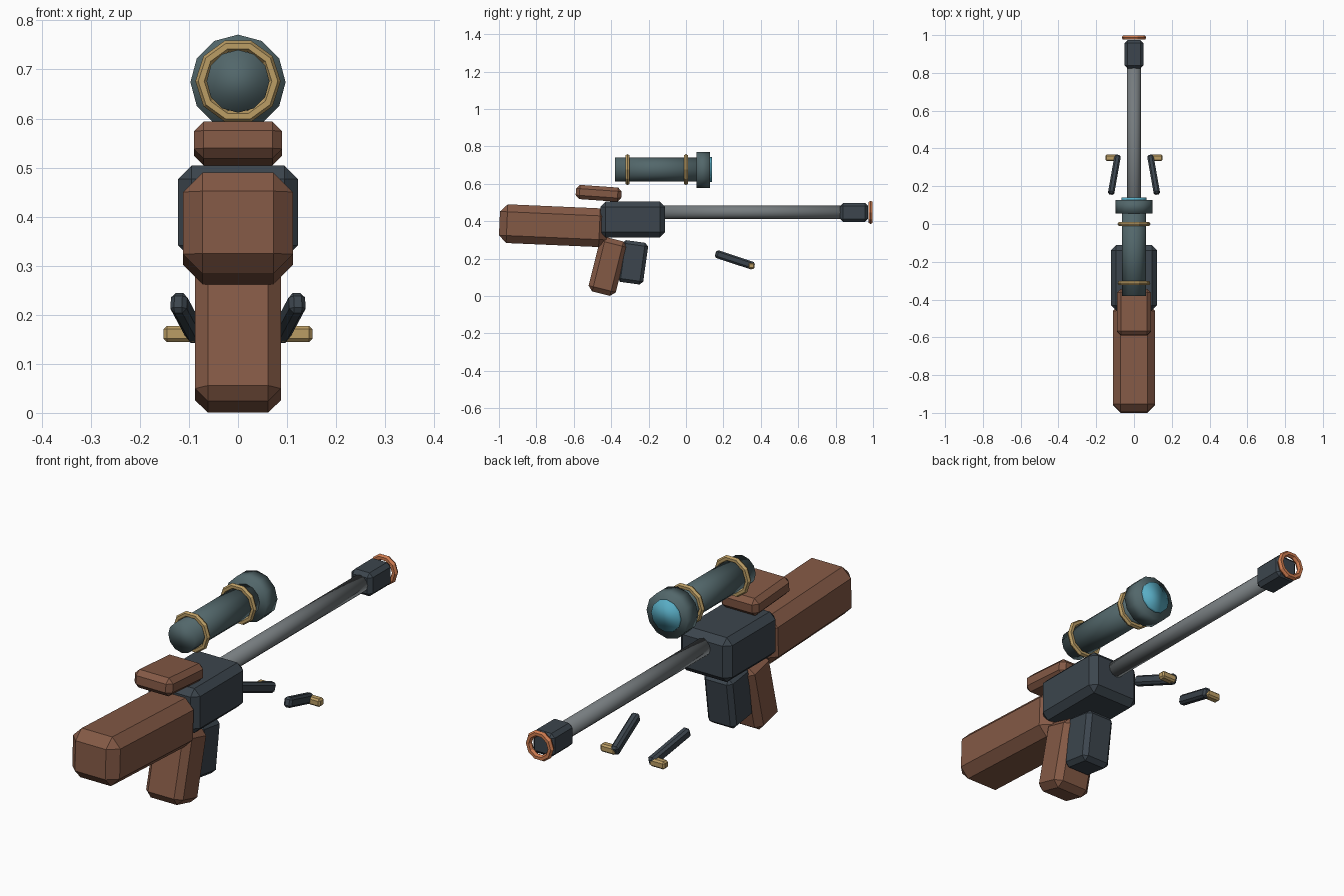
import bpy, bmesh
from math import radians, pi
from mathutils import Matrix, Euler

if "Cube" in bpy.data.objects:
    bpy.data.objects.remove(bpy.data.objects["Cube"])


def material(name, rgb):
    m = bpy.data.materials.new(name)
    m.diffuse_color = (*rgb, 1)
    m.use_nodes = True
    m.node_tree.nodes["Principled BSDF"].inputs["Base Color"].default_value = m.diffuse_color
    return m


WOOD = material("wood", (0.23, 0.10, 0.06))
DARK = material("dark_steel", (0.045, 0.06, 0.075))
STEEL = material("steel", (0.18, 0.20, 0.21))
TEAL = material("scope_teal", (0.085, 0.135, 0.145))
BRASS = material("brass", (0.50, 0.34, 0.13))
COPPER = material("copper", (0.62, 0.20, 0.08))
GLASS = material("glass", (0.10, 0.42, 0.56))


def block(name, center, size, bevel, mat, rot=(0, 0, 0)):
    """Chamfered box, rotated in degrees."""
    bm = bmesh.new()
    bmesh.ops.create_cube(bm, size=1)
    bmesh.ops.scale(bm, vec=size, verts=bm.verts)
    bmesh.ops.bevel(bm, geom=bm.edges[:], offset=bevel, segments=1,
                    profile=0.5, affect='EDGES')
    turn = Euler([radians(a) for a in rot]).to_matrix().to_4x4()
    bm.transform(Matrix.Translation(center) @ turn)
    me = bpy.data.meshes.new(name)
    bm.to_mesh(me)
    bm.free()
    me.materials.append(mat)
    ob = bpy.data.objects.new(name, me)
    bpy.context.collection.objects.link(ob)
    return ob


def finish(name, mat, smooth):
    ob = bpy.context.object
    ob.name = name
    ob.data.materials.append(mat)
    if smooth:
        bpy.ops.object.shade_smooth()
    return ob


def tube(name, y0, y1, z, radius, mat, sides=12):
    """Cylinder along y."""
    bpy.ops.mesh.primitive_cylinder_add(
        vertices=sides, radius=radius, depth=y1 - y0,
        location=(0, (y0 + y1) / 2, z), rotation=(pi / 2, 0, 0))
    return finish(name, mat, True)


def ring(name, y, z, major, minor, mat):
    """Ten-sided ring facing along y."""
    bpy.ops.mesh.primitive_torus_add(
        major_radius=major, minor_radius=minor, major_segments=10,
        minor_segments=6, location=(0, y, z), rotation=(pi / 2, 0, 0))
    return finish(name, mat, False)


# Wooden furniture
block("stock", (0, -0.71, 0.376), (0.224, 0.575, 0.207), 0.04, WOOD, (-2.5, 0, 0))
block("cheek_rest", (0, -0.467, 0.549), (0.18, 0.244, 0.076), 0.02, WOOD, (-4, 0, 0))
block("grip", (0, -0.418, 0.158), (0.175, 0.15, 0.30), 0.026, WOOD, (-14, 0, 0))

# Body and magazine
block("receiver", (0, -0.285, 0.409), (0.244, 0.345, 0.19), 0.027, DARK)
block("magazine", (0, -0.285, 0.18), (0.135, 0.14, 0.225), 0.018, DARK, (-8, 0, 0))

# Barrel and muzzle
tube("barrel", -0.16, 0.86, 0.448, 0.036, STEEL)
block("muzzle_block", (0, 0.899, 0.447), (0.1, 0.15, 0.1), 0.016, DARK)
ring("muzzle_ring", 0.987, 0.447, 0.052, 0.013, COPPER)

# Scope
SCOPE_Z = 0.676
tube("scope_body", -0.38, 0.08, SCOPE_Z, 0.064, TEAL)
tube("scope_objective", 0.055, 0.128, SCOPE_Z - 0.002, 0.097, TEAL)
tube("scope_lens", 0.12, 0.14, SCOPE_Z, 0.067, GLASS)
for i, y in enumerate((-0.313, 0.0)):
    ring(f"scope_ring_{i + 1}", y, SCOPE_Z, 0.075, 0.012, BRASS)

# Folded bipod legs with brass feet, mirrored left and right
for side, s in (("right", 1), ("left", -1)):
    block(f"bipod_leg_{side}", (0.104 * s, 0.261, 0.193), (0.034, 0.218, 0.042),
          0.009, DARK, (-18, 0, 10 * s))
    block(f"bipod_foot_{side}", (0.117 * s, 0.35, 0.161), (0.07, 0.034, 0.033),
          0.007, BRASS)
